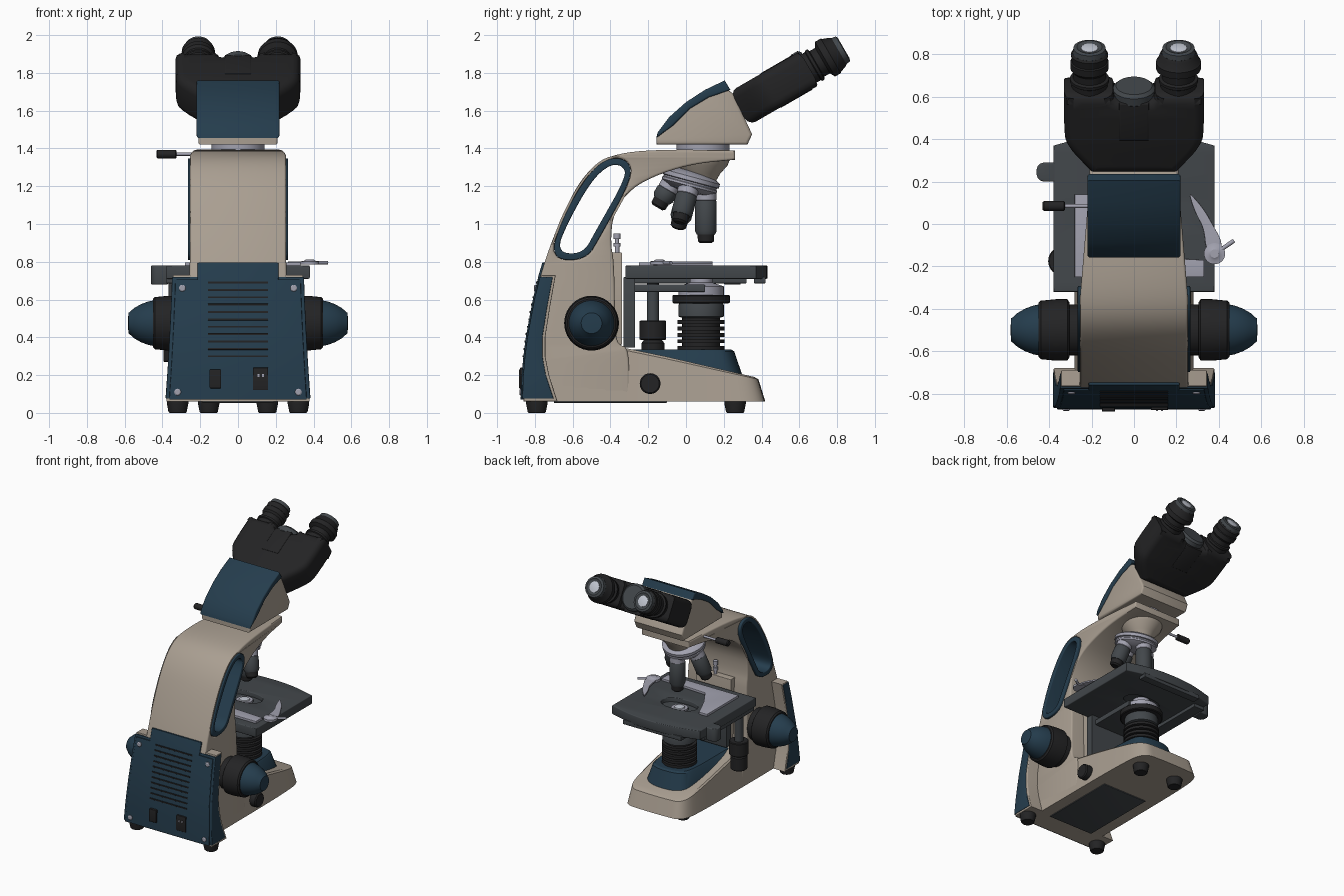
import bpy, bmesh, math
from mathutils import Matrix, Vector

if "Cube" in bpy.data.objects:
    bpy.data.objects.remove(bpy.data.objects["Cube"])


def material(name, r, g, b):
    m = bpy.data.materials.new(name)
    m.diffuse_color = (r, g, b, 1)
    m.use_nodes = True
    m.node_tree.nodes["Principled BSDF"].inputs["Base Color"].default_value = m.diffuse_color
    return m


BEIGE = material("warm beige", .40, .345, .285)
NAVY = material("navy blue", .018, .046, .074)
BLACK = material("soft black", .017, .017, .018)
GREY = material("stage grey", .055, .063, .070)
SILVER = material("pale silver", .36, .36, .43)
GLASS = material("lens glass", .55, .58, .65)

ID = Matrix.Identity(4)
SIDE = Matrix(((0, 0, 1, 0), (1, 0, 0, 0), (0, 1, 0, 0), (0, 0, 0, 1)))  # (u,v) -> (y,z), extruded in x


def rounded(pts, n):
    """Corner cutting; a repeated point stays sharp."""
    for _ in range(n):
        out = []
        for i, p in enumerate(pts):
            a, b = Vector(p), Vector(pts[(i + 1) % len(pts)])
            out += [a * .75 + b * .25, a * .25 + b * .75]
        pts = out
    pts = [Vector(p) for p in pts]
    return [p for i, p in enumerate(pts) if (p - pts[i - 1]).length > 1e-4]


def finish(name, me, mat):
    me.materials.clear()
    me.materials.append(mat)
    ob = bpy.data.objects.new(name, me)
    bpy.context.collection.objects.link(ob)
    return ob


def prism(name, loops, half, mat, matrix=ID, loc=(0, 0, 0), bevel=.006, n=0, warp=None):
    """Extruded outline (extra loops are holes) with rounded rims."""
    cu = bpy.data.curves.new(name, 'CURVE')
    cu.dimensions, cu.fill_mode = '2D', 'BOTH'
    cu.extrude, cu.bevel_depth, cu.offset, cu.bevel_resolution = half - bevel, bevel, -bevel, 2
    for loop in loops:
        pts = rounded(loop, n)
        sp = cu.splines.new('POLY')
        sp.points.add(len(pts) - 1)
        for q, p in zip(sp.points, pts):
            q.co = (p[0], p[1], 0, 1)
        sp.use_cyclic_u = True
    tmp = bpy.data.objects.new("tmp", cu)
    bpy.context.collection.objects.link(tmp)
    dg = bpy.context.evaluated_depsgraph_get()
    me = bpy.data.meshes.new_from_object(tmp.evaluated_get(dg))
    bpy.data.objects.remove(tmp)
    me.transform(Matrix.Translation(loc) @ matrix)
    bm = bmesh.new()
    bm.from_mesh(me)
    bmesh.ops.remove_doubles(bm, verts=bm.verts, dist=1e-5)
    if warp:
        for v in bm.verts:
            v.co = warp(v.co)
    bmesh.ops.recalc_face_normals(bm, faces=bm.faces)
    bm.to_mesh(me)
    bm.free()
    return finish(name, me, mat)


def box(name, lo, hi, mat, bevel=.005):
    (a, b, c), (d, e, f) = lo, hi
    return prism(name, [[(a, b), (d, b), (d, e), (a, e)]], (f - c) / 2, mat, loc=(0, 0, (c + f) / 2), bevel=bevel)


def loft(name, rings, mat):
    bm = bmesh.new()
    vs = [[bm.verts.new(p) for p in ring] for ring in rings]
    k = len(vs[0])
    for a, b in zip(vs, vs[1:]):
        for i in range(k):
            bm.faces.new((a[i], a[(i + 1) % k], b[(i + 1) % k], b[i]))
    bm.faces.new(vs[0])
    bm.faces.new(vs[-1])
    bmesh.ops.recalc_face_normals(bm, faces=bm.faces)
    me = bpy.data.meshes.new(name)
    bm.to_mesh(me)
    bm.free()
    return finish(name, me, mat)


def lathe(name, prof, mat, loc, axis=(0, 0, 1), seg=40):
    """Turned part; prof is (radius, height) along axis."""
    q = Vector(axis).to_track_quat('Z', 'Y')
    ring = [(math.cos(t * math.tau / seg), math.sin(t * math.tau / seg)) for t in range(seg)]
    return loft(name, [[Vector(loc) + q @ Vector((r * c, r * s, h)) for c, s in ring] for r, h in prof], mat)


# main arm with handle window
def arm_warp(v):
    h = 1 + max(0, .8 - v.z) * .12
    if v.y > -.35 and v.z > 1.1:
        h -= .2 * (v.y + .35) / .61
    return Vector((v.x * h, v.y, v.z))


ARM = [(-.86, .06), (-.86, .06), (-.3, .06), (-.3, .06), (-.3, .345), (-.36, .36), (-.375, .44), (-.38, .80), (-.40, .90),
       (-.385, 1.06), (-.29, 1.19), (-.13, 1.27), (.05, 1.32), (.26, 1.34), (.26, 1.34), (.26, 1.39), (.26, 1.39),
       (-.1, 1.395), (-.33, 1.38), (-.46, 1.335), (-.56, 1.23), (-.64, 1.08), (-.73, .86), (-.79, .66), (-.84, .4)]
WIN = [(-.725, .815), (-.53, .805), (-.45, .94), (-.28, 1.25), (-.31, 1.345), (-.42, 1.35), (-.53, 1.25), (-.65, 1.04)]
HOLE = [(-.69, .85), (-.545, .84), (-.48, .96), (-.315, 1.25), (-.335, 1.31), (-.405, 1.315), (-.5, 1.23), (-.62, 1.02)]
prism("arm", [ARM, WIN], .255, BEIGE, SIDE, bevel=.012, n=2, warp=arm_warp)
prism("handle_rim", [WIN, HOLE], .266, NAVY, SIDE, n=3)

# foot with sloping top
plan = rounded([(-.28, -.75), (-.28, -.75), (.28, -.75), (.28, -.75), (.28, .2), (.25, .41), (.1, .42), (-.1, .42),
                (-.25, .41), (-.28, .2)], 3)
top = lambda y: .345 - (y + .33) * .207
inset = lambda p, k, z: Vector((p.x * (1 - k), p.y - k * max(0, p.y + .1), z))
loft("foot", [[inset(p, 0, .06) for p in plan], [inset(p, .07, top(p.y) - .012) for p in plan],
              [inset(p, .11, top(p.y)) for p in plan]], BEIGE)
cover = rounded([(-.2, -.31), (-.2, -.31), (.2, -.31), (.2, -.31), (.2, .15), (.15, .30), (-.15, .30), (-.2, .15)], 3)
loft("lamp_cover", [[Vector((p.x, p.y, top(p.y) - .02)) for p in cover],
                    [Vector((p.x * .85, p.y if p.y < 0 else p.y * .85, .325)) for p in cover],
                    [Vector((p.x * .8, p.y if p.y < 0 else p.y * .8, .335)) for p in cover]], NAVY)
box("bottom_plate", (-.19, -.7, .053), (.19, -.1, .07), GREY)
for s in (-1, 1):
    for x, y in ((.32, -.79), (.155, .26)):
        lathe("rubber_foot", [(.043, 0), (.048, .005), (.057, .05), (.057, .065)], BLACK, (s * x, y, 0))

# flared rear housing and its blue panels
REAR = [(.06, -.868), (.2, -.862), (.3, -.853), (.4, -.84), (.5, -.822), (.6, -.803), (.73, -.772), (.82, -.745)]


def rear(z):
    for (a, p), (b, q) in zip(REAR, REAR[1:]):
        if z <= b:
            return p + (q - p) * (z - a) / (b - a)
    return REAR[-1][1]


def flare(v):
    return Vector((v.x * (1 - .20 * (v.z - .06) + .09 * (v.z - .06) ** 2), v.y, v.z))


def housing(zs, d0, fronts):
    return [(rear(z) + d0, z) for z in zs] + fronts


LEVELS = [.06, .2, .3, .4, .5, .6, .73]
prism("rear_housing", [housing(LEVELS, .008, [(-.69, .73), (-.72, .56), (-.745, .4), (-.745, .3), (-.725, .2), (-.68, .06)])],
      .38, BEIGE, SIDE, warp=flare)
prism("housing_side_panels", [housing([.075] + LEVELS[1:6] + [.72], .0,
      [(-.705, .72), (-.735, .56), (-.76, .4), (-.76, .3), (-.742, .2), (-.70, .075)])], .385, NAVY, SIDE, warp=flare)
for nm, zs, w in (("rear_panel", [.07] + LEVELS[1:6] + [.705], .365), ("rear_panel_top", [.69, .73, .795], .215)):
    prism(nm, [housing(zs, -.008, [(rear(z) + .03, z) for z in reversed(zs)])], w, NAVY, SIDE,
          warp=flare if w > .3 else None)
for i in range(11):
    z = .30 + .039 * i
    box("vent_slot", (-.16, rear(z) - .012, z - .005), (.16, rear(z), z + .005), BLACK, .001)
box("power_switch", (-.15, -.885, .13), (-.09, -.85, .23), BLACK)
box("power_socket", (.08, -.878, .12), (.16, -.85, .24), BLACK)
for x in (-.012, .012):
    box("socket_pin", (.12 + x - .005, -.882, .19), (.12 + x + .005, -.87, .205), SILVER, .001)
for s in (-1, 1):
    for x, z in ((.295, .66), (.32, .11)):
        lathe("panel_screw", [(.018, 0), (.018, .022), (.012, .026)], SILVER, (s * x, rear(z) + .01, z), (0, -1, 0), 16)

# focus knobs
for s in (-1, 1):
    at, ax = (s * .24, -.5, .475), (s, 0, 0)
    lathe("focus_collar", [(.12, 0), (.12, .07), (.1, .08)], BLACK, at, ax)
    lathe("coarse_knob", [(.13, .065), (.145, .075), (.145, .13), (.138, .2), (.128, .21)], BLACK, at, ax)
    lathe("fine_knob", [(.122, .2), (.115, .235), (.1, .275), (.08, .31), (.06, .332), (.055, .34), (.02, .342)], NAVY, at, ax)
lathe("dimmer_knob", [(.055, 0), (.055, .06), (.048, .068)], BLACK, (.255, -.19, .155), (1, 0, 0))

# illuminator and condenser
ribs = [(.10, .325)]
for i in range(5):
    z = .335 + i * .034
    ribs += [(.10, z), (.125, z), (.125, z + .02), (.10, z + .02)]
OPT = .08
lathe("illuminator_ribs", ribs + [(.1, .51)], BLACK, (0, OPT, 0))
lathe("condenser_body", [(.09, .5), (.12, .51), (.12, .57), (.11, .59)], GREY, (0, OPT, 0))
lathe("condenser_ring", [(.145, .58), (.152, .585), (.152, .62), (.145, .625)], BLACK, (0, OPT, 0))
lathe("condenser_top", [(.12, .62), (.12, .67), (.06, .69), (.06, .755)], SILVER, (0, OPT, 0))
lathe("condenser_lens", [(.04, .75), (.035, .762), (.01, .765)], GLASS, (0, OPT, 0))

# stage, its bracket and drive
opening = [(-.1, .0), (.1, .0), (.16, .08), (.1, .16), (-.1, .16), (-.16, .08)]
prism("stage", [[(-.38, -.32)] * 2 + [(.38, -.32)] * 2 + [(.38, .37)] * 2 + [(.2, .42), (0, .435), (-.2, .42)] + [(-.38, .37)] * 2,
                opening], .035, GREY, loc=(0, 0, .745), n=2)
prism("stage_recess", [[(x * 1.1, OPT + (y - OPT) * 1.1) for x, y in opening],
                       [(.065 * math.cos(t * .4488), OPT + .065 * math.sin(t * .4488)) for t in range(14)]],
      .012, GREY, loc=(0, 0, .735), bevel=.002, n=2)
box("stage_front_lip", (-.25, .36, .685), (.25, .42, .72), GREY)
box("stage_side_rail", (-.38, -.3, .685), (-.29, .32, .715), GREY)
prism("stage_end_block", [[(-.37, .2), (-.37, .2), (-.46, .2), (-.46, .29), (-.37, .29), (-.37, .29)]], .05, GREY, loc=(0, 0, .73), n=2)
box("stage_bracket", (-.16, -.33, .345), (.16, -.27, .72), GREY)
box("condenser_fork", (-.13, -.3, .64), (.13, .1, .68), GREY)
box("slide_rail", (-.15, -.395, .36), (.15, -.34, .85), BEIGE)
lathe("stop_screw", [(.012, .84), (.012, .88), (.018, .88), (.018, .9), (.01, .9), (.01, .92), (.018, .92), (.018, .95)], SILVER, (0, -.365, 0), seg=16)
DRV = (-.335, -.175, 0)
lathe("drive_shaft", [(.032, .48), (.032, .7)], GREY, DRV)
lathe("drive_knob_upper", [(.065, .385), (.07, .39), (.07, .485), (.065, .49)], BLACK, DRV)
lathe("drive_knob_lower", [(.055, .27), (.06, .275), (.06, .37), (.045, .39)], BLACK, DRV)
prism("slide_holder", [[(-.28, -.25), (.33, -.25), (.33, -.17), (-.06, -.15), (-.14, -.02), (-.21, .14), (-.28, .14)]], .009,
      SILVER, loc=(0, 0, .788), bevel=.002)
prism("slide_finger", [[(.26, .14), (.27, .14), (.33, .07), (.37, .0), (.42, -.09), (.40, -.16), (.34, -.13), (.33, -.02), (.29, .05)]],
      .006, SILVER, loc=(0, 0, .796), bevel=.002, n=2)
lathe("finger_pivot", [(.05, .785), (.05, .802), (.03, .805), (.02, .812)], SILVER, (.38, -.14, 0))
lathe("finger_lever", [(.01, 0), (.01, .1)], SILVER, (.39, -.135, .795), (.8, .55, 0), 12)

# nosepiece and objectives
lathe("nosepiece_mount", [(.15, 1.335), (.14, 1.31), (.10, 1.265), (.08, 1.23)], BEIGE, (0, .08, 0))
C, A = Vector((0, .03, 1.25)), Vector((0, -.26, -.966))
lathe("turret", [(.09, -.03), (.14, -.01), (.155, 0), (.155, .022), (.145, .026), (.145, .034), (.15, .038), (.15, .05), (.11, .075), (.05, .085)], SILVER, C, A)
for ang, L in ((0, .24), (90, .17), (180, .12), (270, .20)):
    t = math.radians(ang)
    rad = Vector((0, .966, -.26)) * math.cos(t) + Vector((1, 0, 0)) * math.sin(t)
    p, d = C + A * .045 + rad * .09, A * .966 + rad * .26
    lathe("objective_collar", [(.055, 0), (.055, .055), (.05, .06)], SILVER, p, d, 28)
    lathe("objective_barrel", [(.048, .05), (.057, .065), (.057, L - .02), (.048, L)], GREY, p, d, 28)
    lathe("objective_tip", [(.045, L - .01), (.042, L + .035), (.03, L + .045)], BLACK, p, d, 28)

# head, hood and lock lever
lathe("head_ring", [(.14, 1.38), (.14, 1.43)], SILVER, (0, .09, 0))
prism("head", [[(-.155, 1.42), (.325, 1.42), (.35, 1.475), (.25, 1.69), (.2, 1.725), (.1, 1.69), (0, 1.62), (-.08, 1.53), (-.155, 1.455)]],
      .21, BEIGE, SIDE, bevel=.015)
prism("head_hood", [[(-.158, 1.455), (-.15, 1.485), (-.09, 1.565), (0, 1.645), (.1, 1.71), (.205, 1.76), (.235, 1.71), (.12, 1.67),
                     (.02, 1.61), (-.07, 1.52)]], .22, NAVY, SIDE, bevel=.01)
lathe("lock_rod", [(.009, 0), (.009, .14)], SILVER, (-.2, .085, 1.37), (-1, 0, 0), 12)
lathe("lock_grip", [(.017, 0), (.023, .005), (.023, .1), (.017, .107)], BLACK, (-.325, .085, 1.37), (-1, 0, 0), 20)

# binocular block in a frame tilted 30 degrees
T = Matrix.Rotation(math.radians(30), 4, 'X')
P = Vector((0, .29, 1.615))
D = T @ Vector((0, 1, 0))
N = T @ Vector((0, 0, 1))
prism("binocular_block", [[(-.2, -.01), (-.2, -.01), (.2, -.01), (.2, -.01), (.32, .13), (.33, .22)] + [(.33, .42)] * 2
                          + [(.1, .42)] * 2 + [(.09, .38), (-.09, .38)] + [(-.1, .42)] * 2 + [(-.33, .42)] * 2 + [(-.33, .22), (-.32, .13)]],
      .103, BLACK, T, P, bevel=.045, n=2)
prism("hinge_plate", [[(-.07, .18), (.07, .18), (.07, .38), (-.07, .38)]], .106, BLACK, T, P)
lathe("hinge_cap", [(.09, .36), (.1, .37), (.1, .41), (.085, .425)], GREY, P + N * .01, D)
for s, r in ((-1, .09), (1, .106)):
    at = P + Vector((s * .21, 0, 0))
    lathe("eyepiece_tube", [(.085, .40), (.085, .44), (.092, .445), (.092, .46), (.078, .465), (.078, .5), (r, .515), (r, .55),
                            (r - .006, .555), (.088, .59), (.08, .6)], BLACK, at, D)
    lathe("eyepiece_rim", [(.08, .595), (.076, .625), (.06, .63), (.045, .622)], GREY, at, D)
    lathe("eyepiece_lens", [(.04, .61), (.04, .626), (.02, .63)], GLASS, at, D, 24)

# smooth shading with sharp edges kept
bpy.ops.object.select_all(action='SELECT')
bpy.context.view_layer.objects.active = bpy.data.objects["arm"]
bpy.ops.object.shade_smooth_by_angle(angle=math.radians(32))
